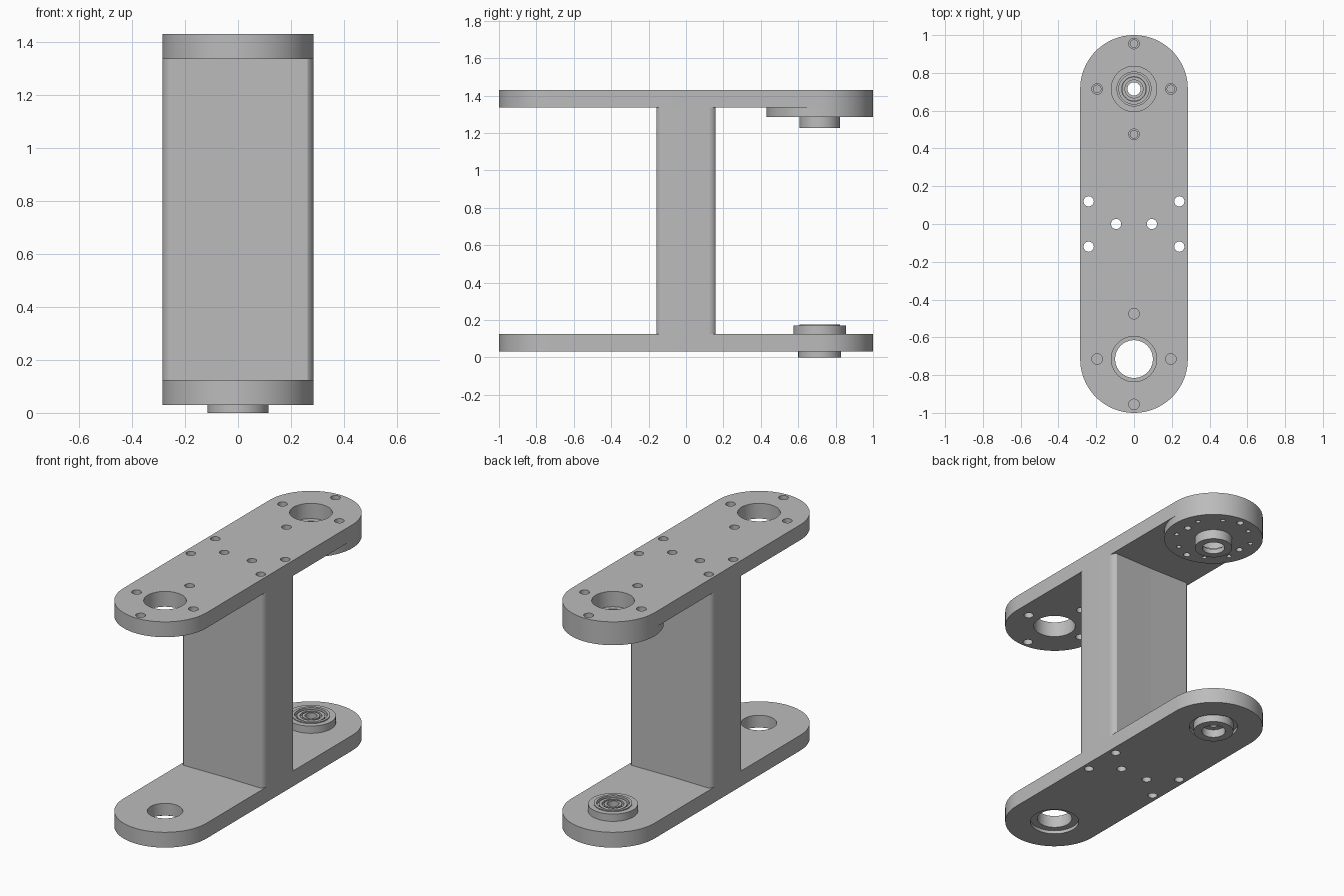
import bpy, bmesh
from math import sin, cos, pi, radians, atan2

cube = bpy.data.objects.get("Cube")
if cube:
    bpy.data.objects.remove(cube, do_unlink=True)

grey = bpy.data.materials.new("light_grey")
grey.use_nodes = True
colour = (0.5, 0.5, 0.5, 1)
grey.diffuse_color = colour
grey.node_tree.nodes["Principled BSDF"].inputs["Base Color"].default_value = colour

END = 0.715    # distance of the pivots from the middle
HALF = 0.285   # half width of the plates


def arc(cx, cy, r, a0, a1, n):
    steps = [radians(a0 + (a1 - a0) * i / n) for i in range(n + 1)]
    return [(cx + r * cos(a), cy + r * sin(a)) for a in steps]


def circle(cx, cy, r, n=24):
    return arc(cx, cy, r, 0, 360, n)[:-1]


def finish(name, mesh):
    """Weld, orient, shade and link a mesh."""
    bm = bmesh.new()
    bm.from_mesh(mesh)
    bmesh.ops.remove_doubles(bm, verts=bm.verts, dist=0.00005)
    bmesh.ops.recalc_face_normals(bm, faces=bm.faces)
    bm.to_mesh(mesh)
    bm.free()
    mesh.materials.clear()
    mesh.materials.append(grey)
    obj = bpy.data.objects.new(name, mesh)
    bpy.context.collection.objects.link(obj)
    bpy.ops.object.select_all(action='DESELECT')
    obj.select_set(True)
    bpy.context.view_layer.objects.active = obj
    bpy.ops.object.shade_smooth_by_angle(angle=radians(30))
    return obj


def slab(name, outline, holes, z0, z1):
    """Extrude an outline with holes between two heights."""
    curve = bpy.data.curves.new(name + "_outline", 'CURVE')
    curve.dimensions = '2D'
    curve.fill_mode = 'BOTH'
    curve.extrude = (z1 - z0) / 2
    for loop in [outline] + holes:
        spline = curve.splines.new('POLY')
        spline.points.add(len(loop) - 1)
        for point, (x, y) in zip(spline.points, loop):
            point.co = (x, y, 0, 1)
        spline.use_cyclic_u = True
    temp = bpy.data.objects.new(name + "_temp", curve)
    bpy.context.collection.objects.link(temp)
    bpy.context.view_layer.update()
    graph = bpy.context.evaluated_depsgraph_get()
    mesh = bpy.data.meshes.new_from_object(temp.evaluated_get(graph))
    bpy.data.objects.remove(temp, do_unlink=True)
    obj = finish(name, mesh)
    obj.location.z = (z0 + z1) / 2
    return obj


def lathe(name, y, profile, n=64):
    """Revolve a closed (radius, height) profile about a vertical axis."""
    bm = bmesh.new()
    rings = [[bm.verts.new((r * cos(2 * pi * i / n), r * sin(2 * pi * i / n), z))
              for r, z in profile] for i in range(n)]
    k = len(profile)
    for i in range(n):
        a, b = rings[i], rings[(i + 1) % n]
        for j in range(k):
            bm.faces.new((a[j], b[j], b[(j + 1) % k], a[(j + 1) % k]))
    mesh = bpy.data.meshes.new(name)
    bm.to_mesh(mesh)
    bm.free()
    obj = finish(name, mesh)
    obj.location.y = y
    return obj


# Shared outlines and hole patterns
stadium = arc(0, END, HALF, 0, 180, 40) + arc(0, -END, HALF, 180, 360, 40)
bolt_holes = [circle(x, y, 0.027) for x, y in
              [(0.24, 0.12), (-0.24, 0.12), (0.24, -0.12), (-0.24, -0.12),
               (0.095, 0), (-0.095, 0)]]


def mount_holes(y, r):
    return [circle(x, y + dy, r) for x, dy in
            [(0.195, 0), (-0.195, 0), (0, 0.24), (0, -0.24)]]


# Column with rounded corners and hollowed front and back
corner, hollow, hollow_y = 0.045, 0.431, 0.531
lean = 180 - atan2(hollow_y - 0.12, 0.24) * 180 / pi
half = (arc(0.24, 0.12, corner, 0, 180 - lean, 12)
        + arc(0, hollow_y, hollow, -lean, lean - 180, 28)[1:-1]
        + arc(-0.24, 0.12, corner, lean, 180, 12))
slab("column", half + [(-x, -y) for x, y in half], bolt_holes, 0.125, 1.335)

# Plates
slab("bottom_plate", stadium,
     bolt_holes + [circle(0, s * END, 0.14, 64) for s in (-1, 1)], 0.03, 0.125)
slab("top_plate", stadium,
     bolt_holes + [circle(0, s * END, 0.12, 64) for s in (-1, 1)]
     + mount_holes(-END, 0.028) + mount_holes(END, 0.028), 1.335, 1.43)

# Stepped seat of the front opening in the bottom plate
lathe("front_seat", -END, [(0.1, 0.05), (0.14, 0.05), (0.14, 0.125), (0.1, 0.125)])

# Drive disc and its hub under the rear of the top plate
disc_holes = mount_holes(END, 0.02)
for quarter in range(4):
    for side in (-26, 26):
        a = radians(quarter * 90 + side)
        disc_holes.append(circle(0.22 * cos(a), END + 0.22 * sin(a), 0.014, 16))
slab("drive_disc", circle(0, END, HALF, 80),
     disc_holes + [circle(0, END, 0.09, 64)], 1.285, 1.335)
lathe("drive_hub", END, [
    (0.065, 1.225), (0.108, 1.225), (0.108, 1.285), (0.09, 1.285),
    (0.09, 1.27), (0.08, 1.27), (0.08, 1.255), (0.065, 1.255)])

# Flanged bearing in the rear of the bottom plate
lathe("bearing", END, [
    (0.035, 0.05), (0.068, 0.05), (0.068, 0), (0.115, 0), (0.115, 0.05),
    (0.14, 0.05), (0.14, 0.17), (0.108, 0.17), (0.108, 0.176), (0.092, 0.176),
    (0.092, 0.155), (0.08, 0.155), (0.08, 0.17), (0.062, 0.17), (0.062, 0.155),
    (0.05, 0.155), (0.05, 0.17), (0.035, 0.17)])
